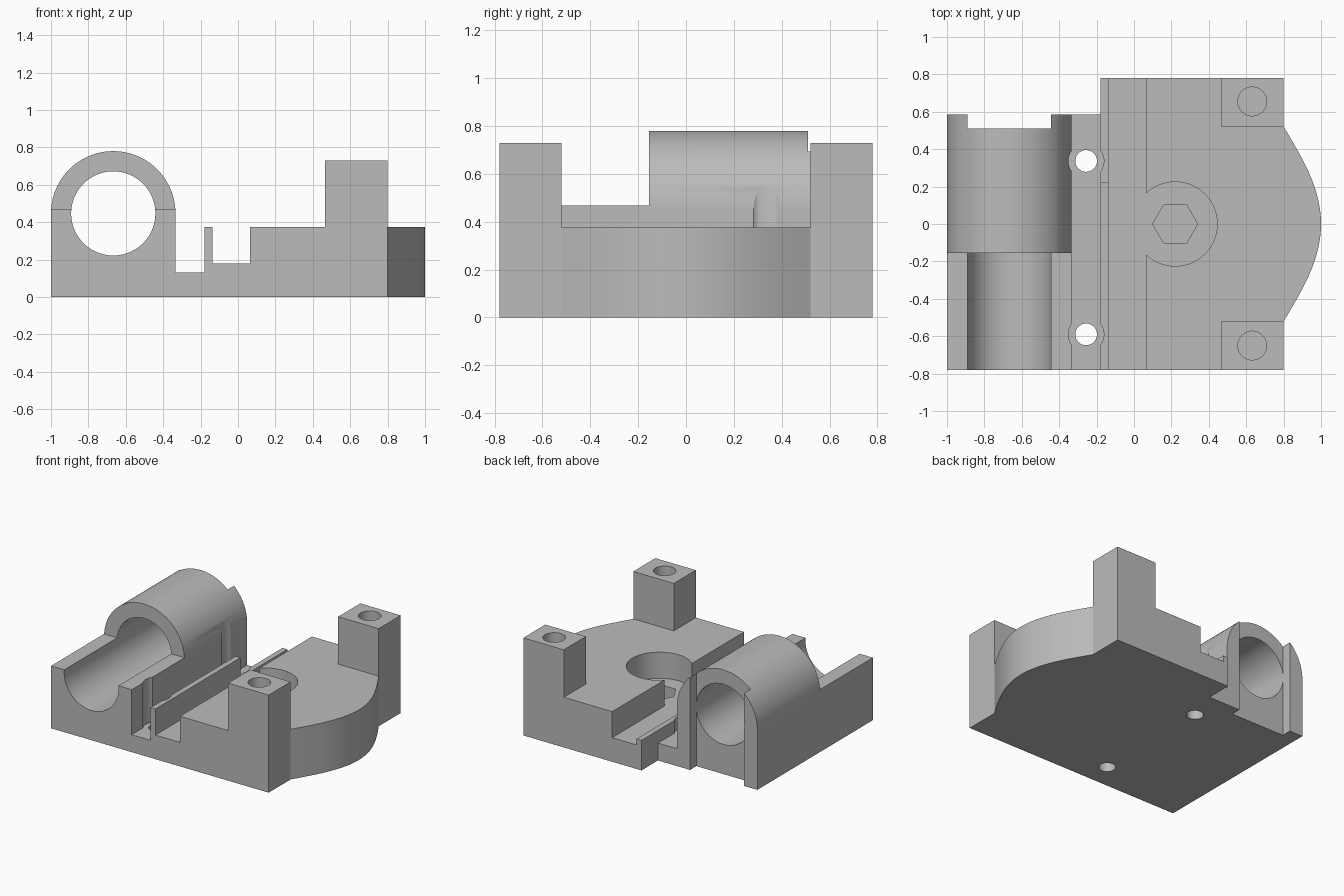
import bpy, bmesh, math
from mathutils import Vector

cube = bpy.data.objects.get("Cube")
if cube:
    bpy.data.objects.remove(cube, do_unlink=True)

grey = bpy.data.materials.new("light grey plastic")
grey.use_nodes = True
grey.diffuse_color = (0.5, 0.5, 0.5, 1)
grey.node_tree.nodes["Principled BSDF"].inputs["Base Color"].default_value = (0.5, 0.5, 0.5, 1)


def prism(name, outline, lo, hi, axis="z"):
    """Extrude an outline of (x, y) points along z, or (x, z) points along y."""
    bm = bmesh.new()
    place = (lambda a, b: (a, b, lo)) if axis == "z" else (lambda a, b: (a, lo, b))
    face = bm.faces.new([bm.verts.new(place(a, b)) for a, b in outline])
    grown = bmesh.ops.extrude_face_region(bm, geom=[face])["geom"]
    step = Vector((0, 0, hi - lo)) if axis == "z" else Vector((0, hi - lo, 0))
    bmesh.ops.translate(bm, vec=step, verts=[v for v in grown if isinstance(v, bmesh.types.BMVert)])
    bmesh.ops.recalc_face_normals(bm, faces=bm.faces)
    mesh = bpy.data.meshes.new(name)
    bm.to_mesh(mesh)
    bm.free()
    mesh.materials.append(grey)
    obj = bpy.data.objects.new(name, mesh)
    bpy.context.collection.objects.link(obj)
    return obj


def rect(a0, a1, b0, b1):
    return [(a0, b0), (a1, b0), (a1, b1), (a0, b1)]


def ring(ca, cb, r, n=64, sweep=math.tau):
    count = n if sweep == math.tau else n + 1
    return [(ca + r * math.cos(sweep * i / n), cb + r * math.sin(sweep * i / n)) for i in range(count)]


def combine(body, part, operation):
    mod = body.modifiers.new(part.name, "BOOLEAN")
    mod.operation, mod.solver, mod.object = operation, "EXACT", part
    bpy.context.view_layer.objects.active = body
    bpy.ops.object.modifier_apply(modifier=mod.name)
    bpy.data.objects.remove(part, do_unlink=True)


FRONT, BACK, STEP = -0.78, 0.78, 0.585
BORE_X, BORE_Z, OUTER = -0.667, 0.447, 0.333
WALL, RIB = -0.334, -0.178

# Floor slab, stepped at the back
body = prism("carriage_body", [(-1, FRONT), (0.8, FRONT), (0.8, BACK), (RIB, BACK),
                               (RIB, STEP), (-1, STEP)], 0, 0.13)

# Deck with the bulging side
nose = [(0.8 + 0.2 * math.cos(math.pi * y / 1.04), y)
        for y in [-0.52 + 1.04 * i / 40 for i in range(41)]]
deck = [(0.065, FRONT), (0.8, FRONT)] + nose + [(0.8, BACK), (0.065, BACK)]

# Bearing housing: open trough in front, closed arch behind
arch = [(-1, 0), (WALL, 0)] + ring(BORE_X, BORE_Z, OUTER, 48, math.pi)

solids = [
    prism("deck", deck, 0, 0.375),
    prism("channel_floor", rect(RIB, 0.2, FRONT, BACK), 0, 0.18),
    prism("low_rib", rect(RIB, -0.137, FRONT, BACK), 0, 0.225),
    prism("tall_rib", rect(RIB, -0.137, FRONT, 0.225), 0, 0.375),
    prism("bearing_trough", rect(-1, WALL, FRONT, -0.155), 0, 0.467),
    prism("bearing_arch", arch, -0.155, STEP, "y"),
    prism("front_post", rect(0.465, 0.8, FRONT, -0.52), 0, 0.73),
    prism("back_post", rect(0.465, 0.8, 0.52, BACK), 0, 0.73),
]
for part in solids:
    combine(body, part, "UNION")

# Bore, end notch, nut pocket, screw holes
cuts = [
    prism("bore", ring(BORE_X, BORE_Z, 0.225, 96), -1, 1, "y"),
    prism("end_notch", rect(-0.89, -0.443, 0.51, 1), -0.1, 1),
    prism("round_pocket", ring(0.22, 0, 0.225), 0.18, 0.6),
    prism("hex_pocket", ring(0.22, 0, 0.12, 6), 0.08, 0.5),
]
for y in (-0.59, 0.337):
    cuts.append(prism("screw_recess", ring(-0.256, y, 0.095), 0.13, 1))
    cuts.append(prism("screw_hole", ring(-0.256, y, 0.058, 48), -0.1, 0.5))
for y in (-0.65, 0.655):
    cuts.append(prism("post_hole", ring(0.632, y, 0.077, 48), 0.38, 1))
for part in cuts:
    combine(body, part, "DIFFERENCE")

# Smooth the curved walls, keep edges crisp
bpy.ops.object.select_all(action="DESELECT")
body.select_set(True)
bpy.context.view_layer.objects.active = body
bpy.ops.object.shade_smooth_by_angle(angle=math.radians(25))
